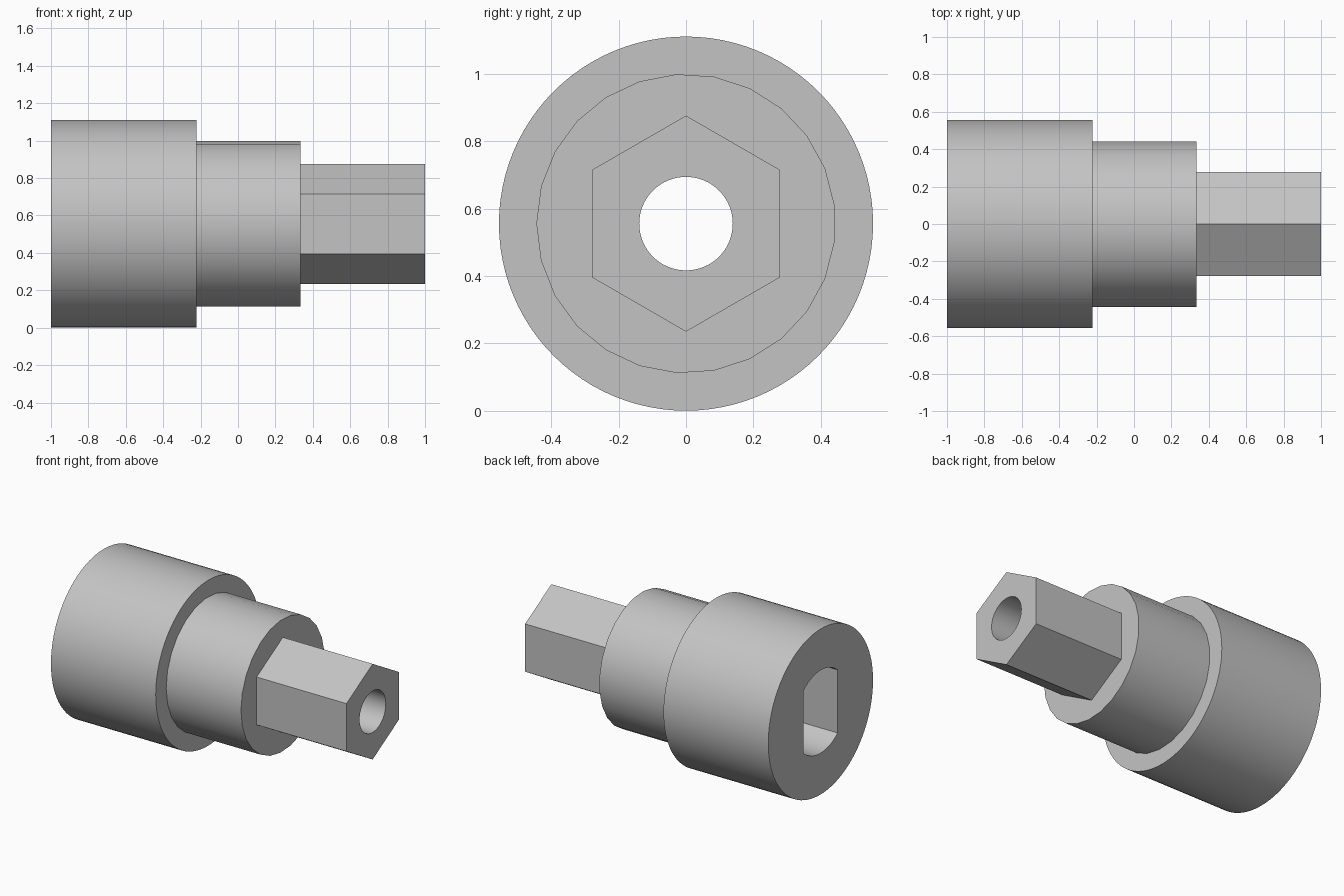
import bpy, bmesh, math

old = bpy.data.objects.get("Cube")
if old:
    bpy.data.objects.remove(old, do_unlink=True)

R = 0.5556                       # collar radius and height of the axis
START, STEP, SHOULDER, TIP = -1.0, -0.222, 0.333, 1.0
SLOT_FLOOR = STEP


def circle(radius, sides, turn=0.0):
    """Outline in the YZ plane, around the axis."""
    angles = [turn + math.tau * i / sides for i in range(sides)]
    return [(radius * math.cos(a), radius * math.sin(a)) for a in angles]


def double_flat(radius, half_width, steps=20):
    """Round outline with a flat on each side."""
    a0 = math.acos(half_width / radius)
    arc = [a0 + (math.pi - 2 * a0) * i / steps for i in range(steps + 1)]
    return [(radius * math.cos(a + s), radius * math.sin(a + s))
            for s in (0, math.pi) for a in arc]


collar = circle(R, 96)
sleeve = circle(0.4444, 25, math.pi)
hex_drive = circle(0.2778 / math.cos(math.pi / 6), 6, math.pi / 2)
bore = circle(0.1389, 64)
slot = double_flat(0.2778, 0.18)

# Outlines in order, running round the section of the part
stations = [(slot, SLOT_FLOOR), (slot, START), (collar, START), (collar, STEP),
            (sleeve, STEP), (sleeve, SHOULDER), (hex_drive, SHOULDER),
            (hex_drive, TIP), (bore, TIP), (bore, SLOT_FLOOR)]

bm = bmesh.new()
rings = []
for outline, x in stations:
    verts = [bm.verts.new((x, y, z + R)) for y, z in outline]
    edges = [bm.edges.new((v, verts[i - 1])) for i, v in enumerate(verts)]
    rings.append((outline, verts, edges))

# Walls join equal outlines; flat ring faces join different ones
for k, (outline, verts, edges) in enumerate(rings):
    next_outline, next_verts, next_edges = rings[(k + 1) % len(rings)]
    if outline is next_outline:
        for i in range(len(verts)):
            bm.faces.new((verts[i - 1], verts[i], next_verts[i], next_verts[i - 1]))
    else:
        bmesh.ops.triangle_fill(bm, use_beauty=True, edges=edges + next_edges)
bmesh.ops.recalc_face_normals(bm, faces=bm.faces)

mesh = bpy.data.meshes.new("hex_shaft_adapter")
bm.to_mesh(mesh)
bm.free()
adapter = bpy.data.objects.new("hex_shaft_adapter", mesh)
bpy.context.collection.objects.link(adapter)

# Plain grey material
grey = bpy.data.materials.new("light_grey")
grey.use_nodes = True
colour = (0.55, 0.55, 0.55, 1.0)
grey.diffuse_color = colour
grey.node_tree.nodes["Principled BSDF"].inputs["Base Color"].default_value = colour
mesh.materials.append(grey)

# Smooth round walls, sharp corners
bpy.ops.object.select_all(action="DESELECT")
adapter.select_set(True)
bpy.context.view_layer.objects.active = adapter
bpy.ops.object.shade_smooth_by_angle(angle=math.radians(30))
